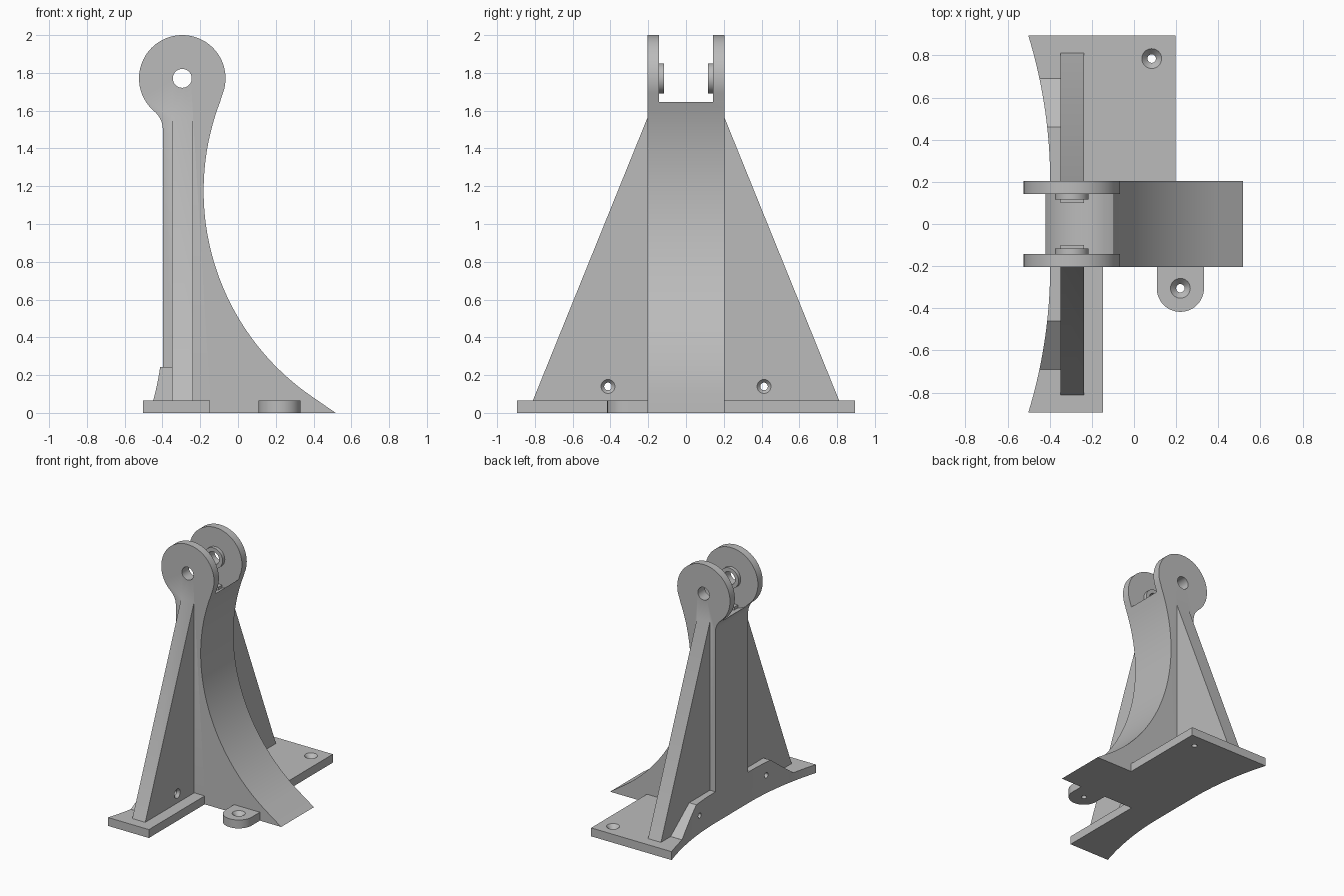
import bpy, bmesh, math
from math import cos, sin, radians

if "Cube" in bpy.data.objects:
    bpy.data.objects.remove(bpy.data.objects["Cube"])

grey = bpy.data.materials.new("plain grey")
grey.diffuse_color = (0.5, 0.5, 0.5, 1)
grey.use_nodes = True
grey.node_tree.nodes["Principled BSDF"].inputs["Base Color"].default_value = grey.diffuse_color


def loft(name, rings):
    """Solid skinned through a list of equal-length closed rings, capped at both ends."""
    bm = bmesh.new()
    vs = [[bm.verts.new(p) for p in ring] for ring in rings]
    n = len(vs[0])
    for a, b in zip(vs, vs[1:]):
        for i in range(n):
            j = (i + 1) % n
            bm.faces.new((a[i], a[j], b[j], b[i]))
    bm.faces.new(vs[0])
    bm.faces.new(vs[-1])
    bmesh.ops.recalc_face_normals(bm, faces=bm.faces)
    me = bpy.data.meshes.new(name)
    bm.to_mesh(me)
    bm.free()
    me.materials.append(grey)
    ob = bpy.data.objects.new(name, me)
    bpy.context.collection.objects.link(ob)
    return ob


def place(axis, u, v, w):
    return {"X": (w, u, v), "Y": (u, w, v), "Z": (u, v, w)}[axis]


def prism(name, axis, pts, lo, hi):
    return loft(name, [[place(axis, u, v, w) for u, v in pts] for w in (lo, hi)])


def lathe(name, axis, cu, cv, rings, n=48):
    """Round solid along an axis; rings are (radius, position)."""
    return loft(name, [[place(axis, u, v, w) for u, v in arc(cu, cv, r, 0, 360 - 360 / n, n - 1)]
                       for r, w in rings])


def arc(cx, cy, r, a0, a1, n):
    return [(cx + r * cos(radians(a0 + (a1 - a0) * i / n)),
             cy + r * sin(radians(a0 + (a1 - a0) * i / n))) for i in range(n + 1)]


def combine(target, tool, op):
    m = target.modifiers.new(op, 'BOOLEAN')
    m.operation, m.object, m.solver = op, tool, 'EXACT'
    bpy.context.view_layer.objects.active = target
    bpy.ops.object.modifier_apply(modifier=m.name)
    bpy.data.objects.remove(tool)


HX, HZ, HR = -0.295, 1.771, 0.229     # round head
W = 0.203                             # half width of the upright
PLATE = 0.066                         # base thickness

# Upright: round head, small rear fillet, long sweeping front curve
front_r = 1.32
fa = math.degrees(math.atan2(1.175 - HZ, 1.138 - HX))
profile = arc(HX, HZ, HR, fa, 229.9, 64)
profile += arc(-0.523, 1.50, 0.125, 49.9, 0, 10)[1:]
profile += [(-0.398, 0), (0.517, 0)]
profile += arc(1.138, 1.175, front_r, 235, 180 + fa, 48)[:-1]
bracket = prism("bracket", "Y", profile, -W, W)

# Round slot that splits the head into two ears
combine(bracket, lathe("slot_cutter", "Y", HX, HZ, [(0.236, -0.143), (0.236, 0.143)], 96), 'DIFFERENCE')


# Rear edge of the base: flat in the middle, curving back at both ends
def back(y):
    t = max(0, abs(y) - W)
    return -0.398 - (2.36 - math.sqrt(2.36 ** 2 - t * t))


half = [W + (0.46 - W) * i / 6 for i in range(7)] + [0.46 + 0.23 * i / 6 for i in range(1, 7)]
ends = [0.69 + 0.205 * i / 5 for i in range(1, 6)]
wall_y = [-y for y in reversed(half)] + half
base_y = [-y for y in reversed(ends)] + wall_y + ends

# Base plate, deeper on one side
outline = [(back(y), y) for y in base_y]
outline += [(0.197, 0.895), (0.197, 0), (-0.147, 0), (-0.147, -0.895)]
combine(bracket, prism("base_plate", "Z", outline, 0, PLATE), 'UNION')

# Low rear wall with sloping ends
rings = []
for y in wall_y:
    top = PLATE + (0.243 - PLATE) * min(1, (0.69 - abs(y)) / 0.23) + 0.0005
    rings.append([(back(y), y, 0.03), (-0.30, y, 0.03), (-0.30, y, top), (back(y), y, top)])
combine(bracket, loft("rear_wall", rings), 'UNION')

# Rounded mounting tab
tab = [(0.332, -0.12), (0.108, -0.12)] + arc(0.22, -0.305, 0.112, 180, 360, 24)
combine(bracket, prism("mounting_tab", "Z", tab, 0, PLATE), 'UNION')

for s in (-1, 1):
    # Triangular side rib
    rib = [(s * 0.1, 0.03), (s * 0.825, 0.03), (s * W, 1.565), (s * 0.1, 1.565)]
    combine(bracket, prism("side_rib", "X", rib, -0.35, -0.238), 'UNION')
    # Pin boss inside the ear
    combine(bracket, lathe("pin_boss", "Y", HX, HZ, [(0.08, s * 0.116), (0.08, s * 0.17)]), 'UNION')
    # Countersunk hole through rib and rear wall
    combine(bracket, lathe("rib_hole", "X", s * 0.413, 0.14,
            [(0.02, -0.6), (0.02, -0.258), (0.037, -0.238), (0.037, -0.2)], 32), 'DIFFERENCE')

# Pin hole
combine(bracket, lathe("pin_hole", "Y", HX, HZ, [(0.05, -0.5), (0.05, 0.5)]), 'DIFFERENCE')

# Countersunk floor screw holes
for x, y in ((0.22, -0.305), (0.084, 0.785)):
    combine(bracket, lathe("screw_hole", "Z", x, y,
            [(0.02, -0.1), (0.02, 0.036), (0.047, PLATE), (0.047, 0.1)], 32), 'DIFFERENCE')

bpy.ops.object.select_all(action='DESELECT')
bracket.select_set(True)
bpy.context.view_layer.objects.active = bracket
bpy.ops.object.shade_smooth_by_angle(angle=radians(25))
